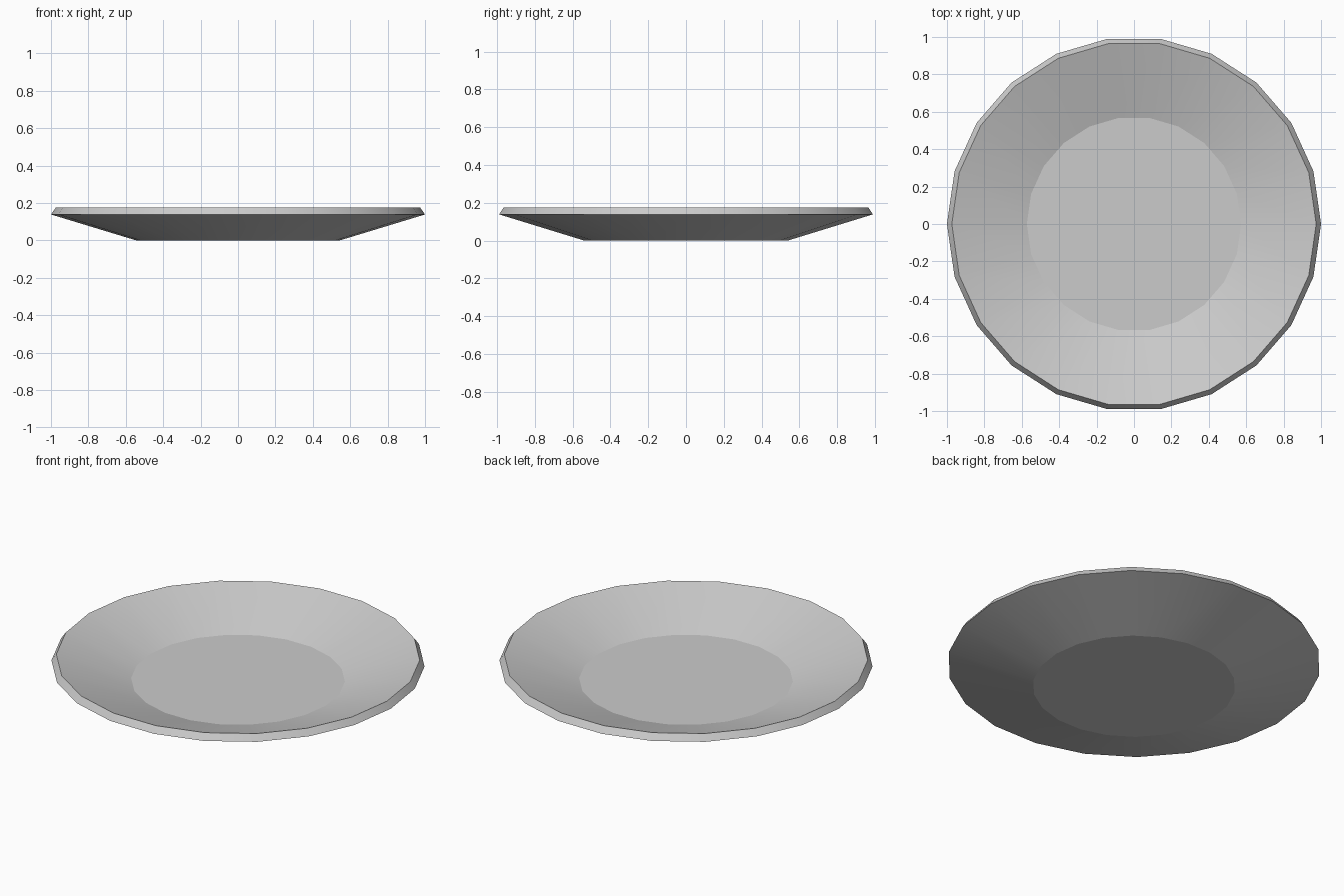
import bpy, bmesh, math

if "Cube" in bpy.data.objects:
    bpy.data.objects.remove(bpy.data.objects["Cube"])

SIDES = 22
# Plate cross-section (radius, height): underside, outer rim, lip, inner floor
PROFILE = [(0.543, 0.0), (1.0, 0.139), (0.974, 0.176), (0.573, 0.042)]

bm = bmesh.new()
rings = []
for r, z in PROFILE:
    rings.append([bm.verts.new((r * math.cos(2 * math.pi * i / SIDES),
                                r * math.sin(2 * math.pi * i / SIDES), z))
                  for i in range(SIDES)])

# Sloped walls and rim
for a, b in zip(rings, rings[1:]):
    for i in range(SIDES):
        j = (i + 1) % SIDES
        bm.faces.new((a[i], a[j], b[j], b[i]))

# Flat base and inner floor
bm.faces.new(rings[0][::-1])
bm.faces.new(rings[-1])
bmesh.ops.recalc_face_normals(bm, faces=bm.faces)

mesh = bpy.data.meshes.new("plate")
bm.to_mesh(mesh)
bm.free()
plate = bpy.data.objects.new("plate", mesh)
bpy.context.collection.objects.link(plate)

# Smooth walls with crisp base, floor and rim edges
bpy.context.view_layer.objects.active = plate
plate.select_set(True)
bpy.ops.object.shade_smooth_by_angle(angle=math.radians(15))
